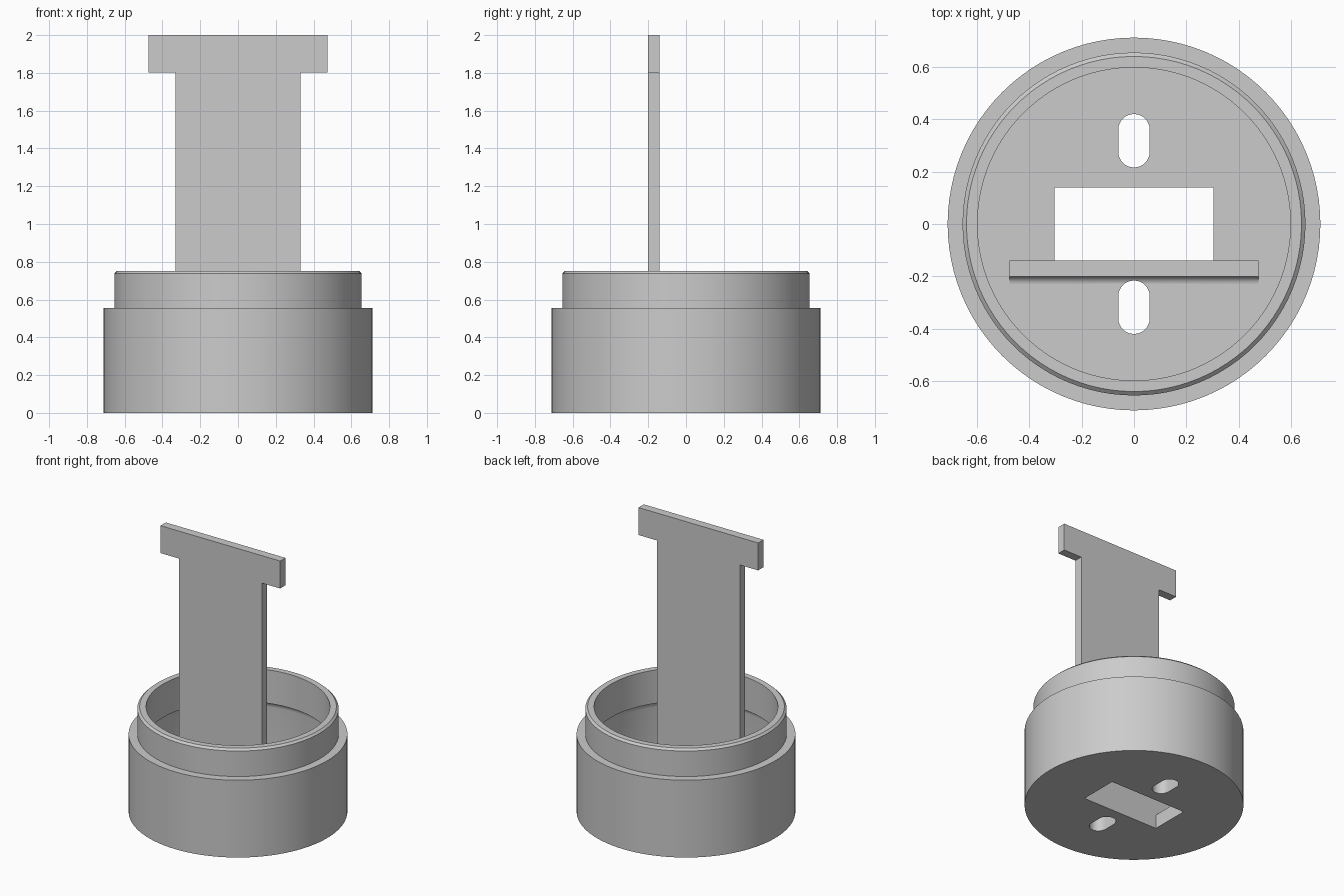
import bpy, bmesh, math

if "Cube" in bpy.data.objects:
    bpy.data.objects.remove(bpy.data.objects["Cube"], do_unlink=True)

GREY = (0.6, 0.6, 0.6, 1)
grey = bpy.data.materials.new("plain grey")
grey.diffuse_color = GREY
grey.use_nodes = True
grey.node_tree.nodes["Principled BSDF"].inputs["Base Color"].default_value = GREY


def finish(name, bm):
    bmesh.ops.recalc_face_normals(bm, faces=bm.faces)
    mesh = bpy.data.meshes.new(name)
    bm.to_mesh(mesh)
    bm.free()
    mesh.materials.append(grey)
    obj = bpy.data.objects.new(name, mesh)
    bpy.context.collection.objects.link(obj)
    return obj


def prism(name, points, offset):
    """Extrude a flat outline along a vector."""
    bm = bmesh.new()
    face = bm.faces.new([bm.verts.new(p) for p in points])
    new = bmesh.ops.extrude_face_region(bm, geom=[face])["geom"]
    bmesh.ops.translate(bm, vec=offset, verts=[v for v in new if isinstance(v, bmesh.types.BMVert)])
    return finish(name, bm)


def lathe(name, profile, steps=96):
    bm = bmesh.new()
    verts = [bm.verts.new((r, 0, z)) for r, z in profile]
    edges = [bm.edges.new(pair) for pair in zip(verts, verts[1:])]
    bmesh.ops.spin(bm, geom=verts + edges, axis=(0, 0, 1), cent=(0, 0, 0),
                   angle=math.tau, steps=steps, use_merge=True)
    bmesh.ops.remove_doubles(bm, verts=bm.verts, dist=0.0005)
    return finish(name, bm)


def arc(cx, cy, r, start, end, n=8):
    angles = [math.radians(start + (end - start) * i / n) for i in range(n + 1)]
    return [(cx + r * math.cos(a), cy + r * math.sin(a)) for a in angles]


# Cup: stepped outside, chamfered lip, wider rounded cavity below the neck
FLOOR = 0.1
cup = lathe("cup", [(0, 0), (0.712, 0), (0.712, 0.555), (0.655, 0.555), (0.655, 0.738),
                    (0.64, 0.752), (0.598, 0.752)]
            + arc(0.598, 0.46, 0.052, 90, 0) + [(0.65, FLOOR), (0, FLOOR)])

# Upright plate with a crossbar at each end
FRONT, BACK = -0.2, -0.14
half = [(0.475, FLOOR), (0.475, 0.3), (0.33, 0.3), (0.33, 1.803), (0.475, 1.803), (0.475, 2)]
outline = half + [(-x, z) for x, z in reversed(half)]
prism("upright_plate", [(x, FRONT, z) for x, z in outline], (0, BACK - FRONT, 0))

# Rounded fillet along the foot of the plate
R = 0.03
curve = arc(FRONT - R, FLOOR + R, R, -90, 0)
fillet = prism("foot_fillet", [(-0.475, y, z) for y, z in curve + [(FRONT, FLOOR)]], (0.95, 0, 0))

# Cutters for the rectangular opening and the two rounded slots
opening = prism("opening_cutter", [(x, y, -0.1) for x, y in
                ((-0.303, BACK), (0.303, BACK), (0.303, -BACK), (-0.303, -BACK))], (0, 0, 0.3))
cutters = [opening]
for side, label in ((-1, "front"), (1, "back")):
    mid = side * 0.318
    stadium = arc(0, mid + 0.042, 0.06, 0, 180, 16) + arc(0, mid - 0.042, 0.06, 180, 360, 16)
    cutters.append(prism(label + "_slot_cutter", [(x, y, -0.1) for x, y in stadium], (0, 0, 0.3)))


def cut(target, tools):
    for tool in tools:
        mod = target.modifiers.new(tool.name, "BOOLEAN")
        mod.operation = "DIFFERENCE"
        mod.solver = "EXACT"
        mod.object = tool
        bpy.context.view_layer.objects.active = target
        bpy.ops.object.modifier_apply(modifier=mod.name)


cut(cup, cutters)
cut(fillet, cutters[1:2])
for tool in cutters:
    bpy.data.objects.remove(tool, do_unlink=True)

# Smooth the round surfaces, keep the edges crisp
bpy.ops.object.select_all(action="DESELECT")
for obj in (cup, fillet):
    obj.select_set(True)
bpy.context.view_layer.objects.active = cup
bpy.ops.object.shade_smooth_by_angle(angle=math.radians(30))
